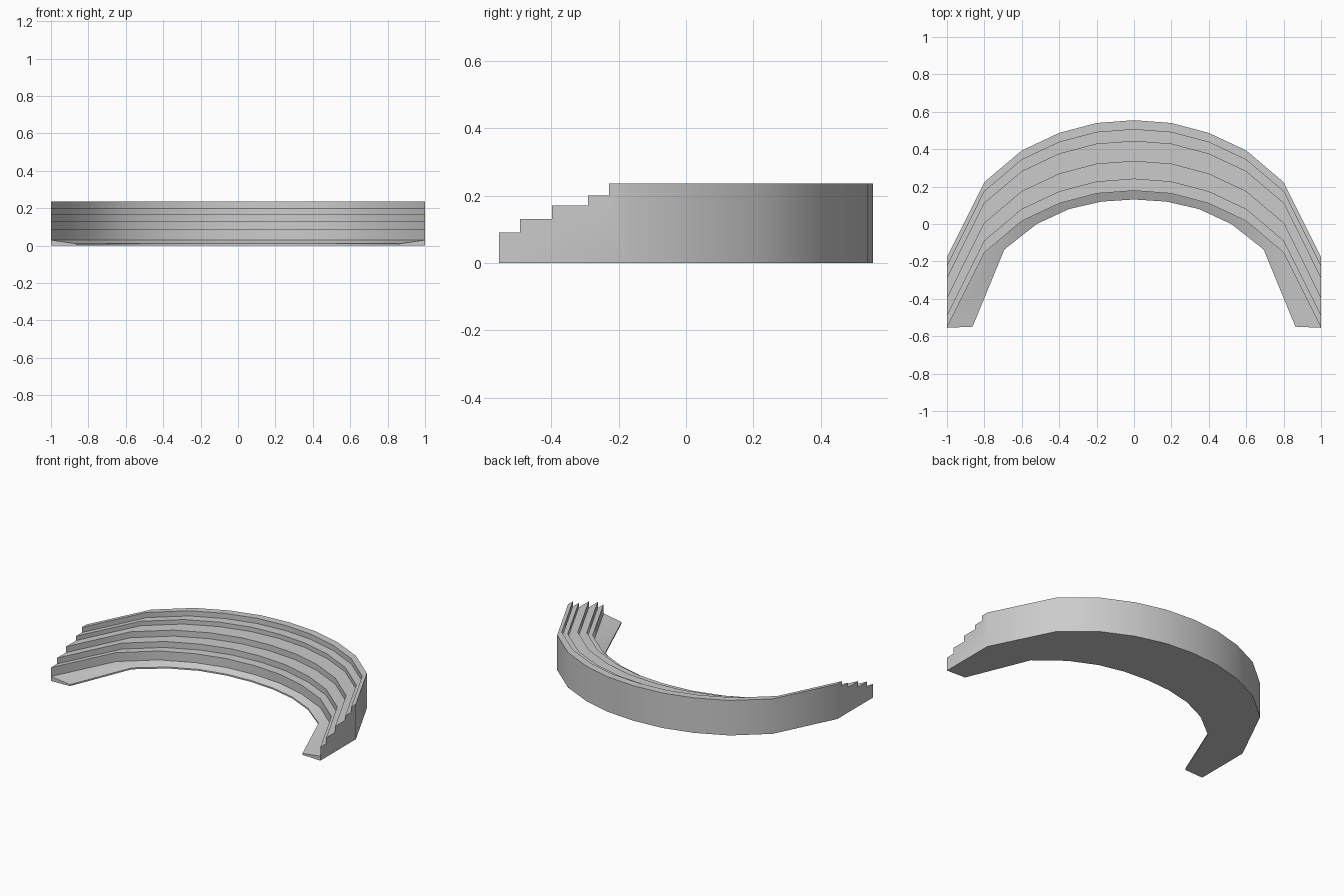
import bpy, bmesh

if "Cube" in bpy.data.objects:
    bpy.data.objects.remove(bpy.data.objects["Cube"])

# Half plan curves, centre to tip: outer wall and inner edge of the lowest tread
OUTER = [(0, .555), (.2, .54), (.4, .487), (.6, .393), (.8, .224), (1, -.178)]
INNER = [(0, .131), (.173, .12), (.347, .08), (.52, .0), (.693, -.136), (.863, -.549)]
# Steps: distance forward from the outer wall where each tier ends, and its height
TIERS = [(.05, .235), (.113, .2), (.22, .17), (.315, .13), (.377, .09)]


def mirrored(pts):
    return [(-x, y) for x, y in reversed(pts[1:])] + pts


def section(bm, outer, inner):
    """One stepped cross-section, starting at the bottom of the outer wall."""
    x, y = outer
    pts = [(x, y, 0)]
    back = y
    for depth, z in TIERS:
        pts += [(x, back, z), (x, y - depth, z)]
        back = y - depth
    pts += [(x, back, .03), (*inner, .01), (*inner, 0), (x, back, 0)]
    return [bm.verts.new(p) for p in pts]


bm = bmesh.new()
rings = [section(bm, o, i) for o, i in zip(mirrored(OUTER), mirrored(INNER))]

# Treads, risers, outer wall and underside
for a, b in zip(rings, rings[1:]):
    n = len(a)
    for k in range(n):
        j = (k + 1) % n
        bm.faces.new((a[k], a[j], b[j], b[k]))

# End caps: stepped side and the small end of the lowest tread
for r in (rings[0], rings[-1]):
    bm.faces.new(r[:-3] + [r[-1]])
    bm.faces.new(r[-4:])

bmesh.ops.recalc_face_normals(bm, faces=bm.faces[:])
mesh = bpy.data.meshes.new("curved_stepped_stand")
bm.to_mesh(mesh)
bm.free()
stand = bpy.data.objects.new("curved_stepped_stand", mesh)
bpy.context.collection.objects.link(stand)
bpy.context.view_layer.objects.active = stand
stand.select_set(True)
bpy.ops.object.shade_smooth_by_angle()
